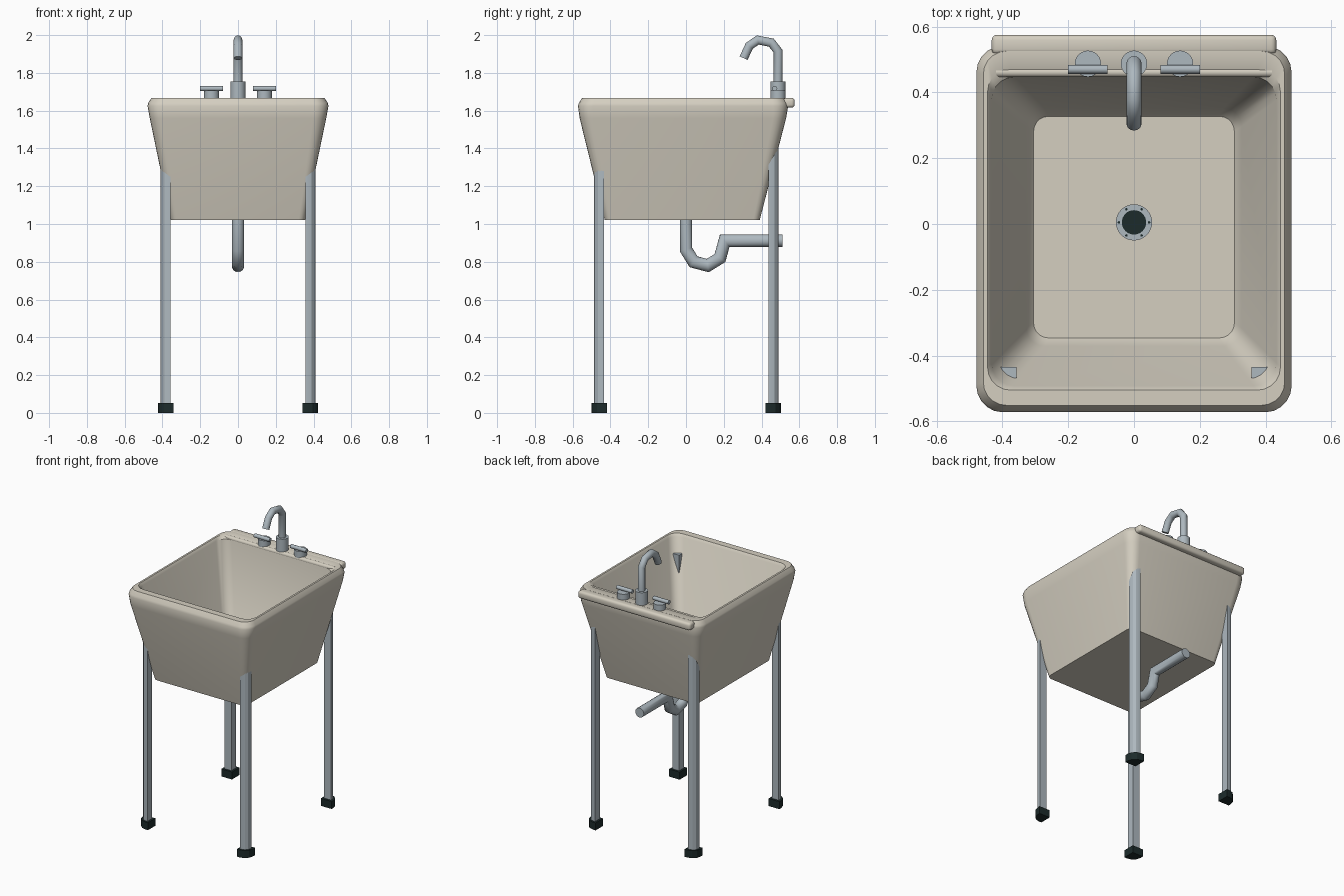
import bpy, bmesh, math
from mathutils import Vector, Matrix

if "Cube" in bpy.data.objects:
    bpy.data.objects.remove(bpy.data.objects["Cube"])


def material(name, color):
    m = bpy.data.materials.new(name)
    m.diffuse_color = (*color, 1)
    m.use_nodes = True
    m.node_tree.nodes["Principled BSDF"].inputs["Base Color"].default_value = m.diffuse_color
    return m


CREAM = material("cream", (0.66, 0.62, 0.53))
STEEL = material("steel", (0.42, 0.48, 0.52))
DARK = material("dark_rubber", (0.012, 0.024, 0.024))


def finish(bm, name, mat, angle=35):
    bmesh.ops.recalc_face_normals(bm, faces=bm.faces)
    me = bpy.data.meshes.new(name)
    bm.to_mesh(me)
    bm.free()
    ob = bpy.data.objects.new(name, me)
    bpy.context.collection.objects.link(ob)
    me.materials.append(mat)
    bpy.ops.object.select_all(action='DESELECT')
    ob.select_set(True)
    bpy.context.view_layer.objects.active = ob
    bpy.ops.object.shade_smooth_by_angle(angle=math.radians(angle))
    return ob


def loft(name, rings, mat, angle=35):
    """Skin a list of equal-length point rings and cap both ends."""
    bm = bmesh.new()
    vs = [[bm.verts.new(p) for p in ring] for ring in rings]
    n = len(vs[0])
    for a, b in zip(vs, vs[1:]):
        for i in range(n):
            j = (i + 1) % n
            bm.faces.new((a[i], a[j], b[j], b[i]))
    bm.faces.new(vs[0])
    bm.faces.new(vs[-1])
    return finish(bm, name, mat, angle)


def rounded_rect(hx, y0, y1, r, z, seg=5):
    pts = []
    corners = [(hx - r, y1 - r), (r - hx, y1 - r), (r - hx, y0 + r), (hx - r, y0 + r)]
    for k, (cx, cy) in enumerate(corners):
        for i in range(seg + 1):
            a = math.pi / 2 * (k + i / seg)
            pts.append((cx + r * math.cos(a), cy + r * math.sin(a), z))
    return pts


def cylinder(name, center, radius, depth, mat, axis='Z', seg=24):
    bm = bmesh.new()
    rot = Matrix.Rotation(math.pi / 2, 4, 'Y') if axis == 'X' else Matrix()
    bmesh.ops.create_cone(bm, cap_ends=True, segments=seg, radius1=radius, radius2=radius,
                          depth=depth, matrix=Matrix.Translation(center) @ rot)
    return finish(bm, name, mat)


def tube(name, path, r, mat, seg=16):
    """Mitred pipe along (y, z) points in the x = 0 plane."""
    pts = [Vector(p) for p in path]
    rings = []
    for i, p in enumerate(pts):
        d0 = (p - pts[i - 1]).normalized() if i else (pts[1] - p).normalized()
        d1 = (pts[i + 1] - p).normalized() if i < len(pts) - 1 else d0
        t = (d0 + d1).normalized()
        n = Vector((-t.y, t.x)) / max(t.dot(d1), 0.6)
        ring = []
        for k in range(seg):
            a = 2 * math.pi * k / seg
            q = p + n * (r * math.sin(a))
            ring.append((r * math.cos(a), q.x, q.y))
        rings.append(ring)
    return loft(name, rings, mat, 50)


# basin: outside wall, rim, inside wall and floor as one skin
loft("basin", [rounded_rect(*s) for s in [
    (0.355, -0.43, 0.39, 0.035, 1.02),
    (0.467, -0.563, 0.53, 0.07, 1.56),
    (0.479, -0.572, 0.541, 0.08, 1.625),
    (0.476, -0.567, 0.538, 0.08, 1.64),
    (0.458, -0.551, 0.525, 0.07, 1.667),
    (0.445, -0.505, 0.472, 0.07, 1.667),
    (0.433, -0.492, 0.447, 0.07, 1.65),
    (0.327, -0.371, 0.352, 0.055, 1.09),
    (0.305, -0.346, 0.327, 0.045, 1.06),
]], CREAM)

# rolled lip on the front of the tap deck
cylinder("deck_lip", (0, 0.461, 1.653), 0.015, 0.84, CREAM, 'X', 16)

# rounded bead along the back
bm = bmesh.new()
bmesh.ops.create_cube(bm, size=1, matrix=Matrix.Translation((0, 0.545, 1.642))
                      @ Matrix.Diagonal((0.865, 0.06, 0.052, 1)))
bmesh.ops.bevel(bm, geom=bm.edges[:], offset=0.016, segments=3, affect='EDGES', profile=0.5)
finish(bm, "back_bead", CREAM)


def quarter_post(name, cx, cy, size, z0, z1, mat):
    """Post with a rounded outer corner, square towards the middle of the sink."""
    sx, sy = math.copysign(1, cx), math.copysign(1, cy)
    h = size / 2
    prof = [(-h, -h), (h, -h)]
    r = size * 0.75
    for i in range(4):
        a = math.pi / 2 * i / 3
        prof.append((h - r + r * math.cos(a), h - r + r * math.sin(a)))
    prof.append((-h, h))
    loft(name, [[(cx + sx * u, cy + sy * v, z) for u, v in prof] for z in (z0, z1)], mat, 25)


# legs and rubber feet
for side, x in (("left", -0.383), ("right", 0.383)):
    for end, y in (("front", -0.46), ("back", 0.463)):
        quarter_post(f"{end}_{side}_leg", x, y, 0.052, 0.04, 1.55, STEEL)
        quarter_post(f"{end}_{side}_foot", x, y, 0.082, 0, 0.052, DARK)

# drain: flange, dark opening and ring of small holes
cylinder("drain_flange", (0, 0.005, 1.061), 0.055, 0.008, STEEL, seg=32)
cylinder("drain_opening", (0, 0.005, 1.064), 0.037, 0.006, DARK, seg=32)
for i in range(6):
    a = math.pi / 3 * i
    cylinder("drain_hole", (0.046 * math.cos(a), 0.005 + 0.046 * math.sin(a), 1.064),
             0.004, 0.005, DARK, seg=8)

# waste pipe with trap
tube("waste_pipe", [(0, 1.03), (0, 0.865), (0.04, 0.80), (0.115, 0.78), (0.18, 0.82),
                    (0.205, 0.912), (0.51, 0.912)], 0.033, STEEL)

# tap: base column and bent spout
cylinder("tap_base", (0, 0.487, 1.71), 0.04, 0.09, STEEL)
tube("tap_spout", [(0.487, 1.74), (0.487, 1.915), (0.452, 1.96), (0.38, 1.974),
                   (0.335, 1.943), (0.305, 1.878)], 0.023, STEEL)

# tap handles
for side, x in (("left", -0.14), ("right", 0.14)):
    cylinder(f"{side}_valve", (x, 0.487, 1.684), 0.04, 0.046, STEEL)
    cylinder(f"{side}_handle", (x, 0.47, 1.717), 0.0135, 0.12, STEEL, 'X', 12)
